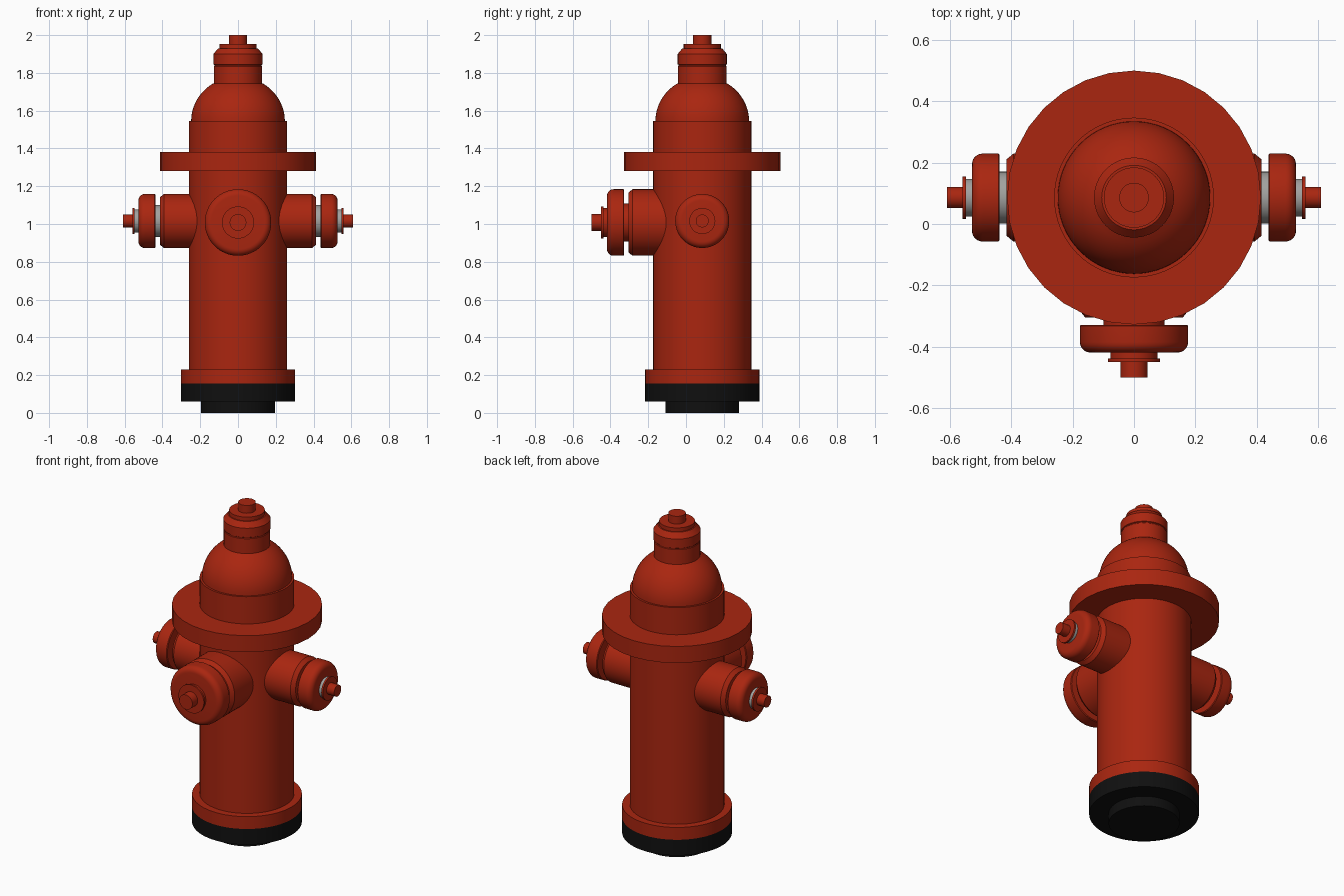
import bpy, math
from mathutils import Matrix, Vector

if "Cube" in bpy.data.objects:
    bpy.data.objects.remove(bpy.data.objects["Cube"])

AXIS_Y = 0.086  # the barrel stands behind centre because of the front outlet


def material(name, rgb):
    m = bpy.data.materials.new(name)
    m.diffuse_color = (*rgb, 1)
    m.use_nodes = True
    m.node_tree.nodes["Principled BSDF"].inputs["Base Color"].default_value = m.diffuse_color
    return m


RED = material("red paint", (0.40, 0.019, 0.005))
BLACK = material("black paint", (0.005, 0.005, 0.005))
GREY = material("grey metal", (0.36, 0.36, 0.35))


def lathe(name, profile, mat, direction=(0, 0, 1), z=0, sides=64):
    """Spin (radius, distance) points into a capped solid along a direction."""
    verts, faces = [], []
    for r, d in profile:
        for i in range(sides):
            a = 2 * math.pi * i / sides
            verts.append((r * math.cos(a), r * math.sin(a), d))
    for k in range(len(profile) - 1):
        for i in range(sides):
            j = (i + 1) % sides
            faces.append((k * sides + i, k * sides + j,
                          (k + 1) * sides + j, (k + 1) * sides + i))
    faces.append(tuple(reversed(range(sides))))
    faces.append(tuple(range((len(profile) - 1) * sides, len(profile) * sides)))
    mesh = bpy.data.meshes.new(name)
    mesh.from_pydata(verts, [], faces)
    turn = Vector((0, 0, 1)).rotation_difference(Vector(direction)).to_matrix().to_4x4()
    mesh.transform(Matrix.Translation((0, AXIS_Y, z)) @ turn)
    mesh.materials.append(mat)
    ob = bpy.data.objects.new(name, mesh)
    bpy.context.collection.objects.link(ob)
    bpy.ops.object.select_all(action='DESELECT')
    ob.select_set(True)
    bpy.context.view_layer.objects.active = ob
    bpy.ops.object.shade_smooth_by_angle(angle=math.radians(30))
    return ob


def cylinder(name, r, lo, hi, mat, **kw):
    return lathe(name, [(r, lo), (r, hi)], mat, **kw)


# Base and barrel
cylinder("foot", 0.195, 0, 0.07, BLACK)
cylinder("base_skirt", 0.302, 0.06, 0.155, BLACK)
cylinder("base_ring", 0.302, 0.155, 0.23, RED)
cylinder("barrel", 0.26, 0.2, 1.545, RED)
cylinder("flange", 0.413, 1.28, 1.38, RED, sides=32)

# Domed bonnet
dome = []
top = math.asin(0.2 / 0.235)
for i in range(13):
    t = top * i / 12
    dome.append((0.248 * math.cos(t), 1.545 + 0.235 * math.sin(t)))
lathe("bonnet", dome, RED)

# Neck and operating nut
lathe("neck", [(0.128, 1.72), (0.128, 1.835), (0.125, 1.838), (0.125, 1.842),
               (0.13, 1.845), (0.13, 1.9), (0.105, 1.93)], RED)
cylinder("top_washer", 0.098, 1.93, 1.953, RED)
cylinder("top_nut", 0.048, 1.95, 2.0, RED)


def outlet(name, direction, z, r, end, ring_r, disc_r, nut_r, ring_mat):
    """Pipe, gasket, rounded cap, washer and nut; end is where the pipe stops."""
    kw = dict(direction=direction, z=z)
    lathe(name + "_pipe", [(r, 0.1), (r, end - 0.022), (r - 0.018, end)], RED, **kw)
    cylinder(name + "_gasket", ring_r, end - 0.01, end + 0.03, ring_mat, **kw)
    lo, hi, b = end + 0.023, end + 0.113, 0.034
    cap = [(r - 0.004, lo), (r, lo + 0.004)]
    for i in range(7):
        t = math.pi / 2 * i / 6
        cap.append((r - b + b * math.cos(t), hi - b + b * math.sin(t)))
    lathe(name + "_cap", cap, RED, **kw)
    cylinder(name + "_collar", disc_r - 0.008, hi - 0.01, hi + 0.022, ring_mat, **kw)
    cylinder(name + "_washer", disc_r, hi + 0.02, hi + 0.031, RED, **kw)
    cylinder(name + "_nut", nut_r, hi + 0.02, hi + 0.082, RED, **kw)


# Two side outlets and the larger front outlet
for side, sx in (("left", -1), ("right", 1)):
    outlet(side + "_outlet", (sx, 0, 0), 1.016, 0.143, 0.414, 0.084, 0.069, 0.034, GREY)
outlet("front_outlet", (0, -1, 0), 1.008, 0.176, 0.391, 0.1, 0.085, 0.044, RED)
